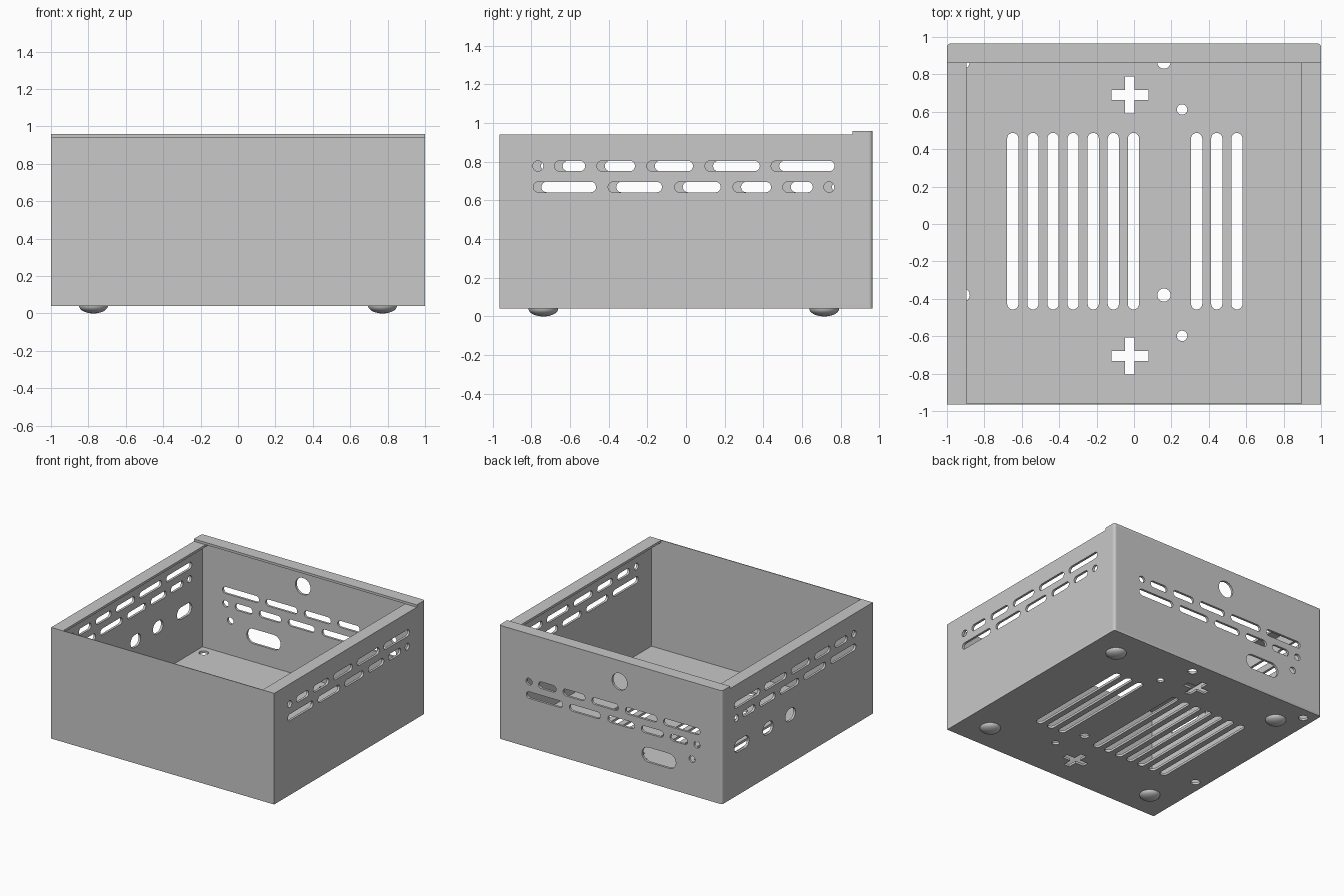
import bpy
import bmesh
from math import sin, cos, pi
from mathutils import Matrix, Vector

cube = bpy.data.objects.get("Cube")
if cube:
    bpy.data.objects.remove(cube, do_unlink=True)

# Main dimensions
T = 0.019              # sheet thickness
THIN = 0.006           # front sheet thickness
W, D = 1.0, 0.965      # half width and half depth
BASE, TOP = 0.04, 0.941
FLANGE = 0.895         # inner edge of the side flanges
X, Y, Z = Vector((1, 0, 0)), Vector((0, 1, 0)), Vector((0, 0, 1))

grey = bpy.data.materials.new("sheet_grey")
grey.use_nodes = True
colour = (0.58, 0.58, 0.58, 1)
grey.diffuse_color = colour
grey.node_tree.nodes["Principled BSDF"].inputs["Base Color"].default_value = colour


def rect(a, b, c, d):
    return [(a, c), (b, c), (b, d), (a, d)]


def arc(u, v, r, start, end, steps=10):
    angles = [start + (end - start) * i / steps for i in range(steps + 1)]
    return [(u + r * cos(a), v + r * sin(a)) for a in angles]


def circle(u, v, r):
    return arc(u, v, r, 0, 2 * pi, 24)[:-1]


def slot(a, b, v, r):
    """Round-ended slot from a to b along the first axis."""
    return arc(b - r, v, r, -pi / 2, pi / 2) + arc(a + r, v, r, pi / 2, 3 * pi / 2)


def swap(points):
    return [(v, u) for u, v in points]


def cross(u, v, arm, half):
    quarter = [(arm, -half), (arm, half), (half, half)]
    pts = []
    for s, c in ((0, 1), (1, 0), (0, -1), (-1, 0)):
        pts += [(u + a * c - b * s, v + a * s + b * c) for a, b in quarter]
    return pts


def panel(name, outline, holes, u, v, centre, thickness):
    """Flat sheet with cut-outs, lying in the plane of axes u and v."""
    curve = bpy.data.curves.new(name, "CURVE")
    curve.dimensions = "2D"
    curve.fill_mode = "BOTH"
    curve.extrude = thickness / 2
    for loop in [outline] + holes:
        spline = curve.splines.new("POLY")
        spline.points.add(len(loop) - 1)
        for point, (a, b) in zip(spline.points, loop):
            point.co = (a, b, 0, 1)
        spline.use_cyclic_u = True
    source = bpy.data.objects.new(name + "_curve", curve)
    bpy.context.collection.objects.link(source)
    graph = bpy.context.evaluated_depsgraph_get()
    graph.update()
    mesh = bpy.data.meshes.new_from_object(source.evaluated_get(graph))
    bpy.data.objects.remove(source, do_unlink=True)
    mesh.transform(Matrix((u, v, u.cross(v))).transposed().to_4x4())
    mesh.transform(Matrix.Translation(centre))
    bm = bmesh.new()
    bm.from_mesh(mesh)
    bmesh.ops.remove_doubles(bm, verts=bm.verts, dist=1e-5)
    bmesh.ops.recalc_face_normals(bm, faces=bm.faces)
    bm.to_mesh(mesh)
    bm.free()
    return add(name, mesh)


def add(name, mesh):
    mesh.materials.clear()
    mesh.materials.append(grey)
    obj = bpy.data.objects.new(name, mesh)
    bpy.context.collection.objects.link(obj)
    parts.append(obj)
    return obj


def vents(shift, z, sign=1):
    """Two staggered rows of vent slots, each ending in a small round hole."""
    r = 0.027
    upper = [(-0.68, -0.522), (-0.462, -0.264), (-0.203, 0.036), (0.098, 0.382), (0.44, 0.768)]
    lower = [(-0.79, -0.465), (-0.403, -0.124), (-0.059, 0.18), (0.243, 0.44), (0.5, 0.656)]
    loops = [circle(-0.765 + shift, z, r), circle(0.74 + shift, z - 0.109, r)]
    for row, height in ((upper, z), (lower, z - 0.109)):
        loops += [slot(a + shift, b + shift, height, r) for a, b in row]
    return [[(sign * a, b) for a, b in loop] for loop in loops]


def rounded_back(front_y):
    """Plate outline with rounded rear corners."""
    return ([(-W, front_y), (W, front_y)] + arc(W - T, D - T, T, 0, pi / 2, 6)
            + arc(T - W, D - T, T, pi / 2, pi, 6))


parts = []

# Floor with long vents, crosses and screw holes
floor_holes = [swap(slot(-0.457, 0.487, -0.648 + 0.1075 * i, 0.03)) for i in range(7)]
floor_holes += [swap(slot(-0.457, 0.487, 0.335 + 0.1075 * i, 0.03)) for i in range(3)]
floor_holes += [cross(-0.022, y, 0.099, 0.026) for y in (0.69, -0.706)]
floor_holes += [circle(0.257, y, 0.028) for y in (0.612, -0.598)]
floor_holes += [circle(x, y, 0.035) for x in (0.16, -0.913) for y in (0.865, -0.38)]
panel("floor", rounded_back(THIN - D), floor_holes, X, Y, Z * (BASE + T / 2), T)

# Side walls; the right one also has connector openings
side = rect(THIN - D, D - T, BASE + T, TOP - T)
ports = [slot(0.62, 0.81, 0.435, 0.048), slot(0.312, 0.442, 0.435, 0.05),
         slot(0.025, 0.155, 0.435, 0.05)]
panel("left_wall", side, vents(0, 0.778), Y, Z, X * (W - T / 2), T)
panel("right_wall", side, vents(0.042, 0.778) + ports, Y, Z, X * (T / 2 - W), T)

# Back wall with vents, cable hole and sockets
back_holes = vents(0.033, 0.573, -1)
back_holes += [circle(-0.08, 0.79, 0.068), circle(-0.73, 0.336, 0.027),
               slot(-0.585, -0.28, 0.266, 0.06)]
panel("back_wall", rect(T - W, W - T, BASE + T, TOP), back_holes, X, Z, Y * (D - T / 2), T)

# Plain front sheet
panel("front_wall", rect(-W, W, BASE, TOP), [], X, Z, Y * (THIN / 2 - D), THIN)

# Rounded rear corners, side flanges and rear lip
for name, s in (("left", 1), ("right", -1)):
    corner = [(s * (W - T), D - T)] + [(s * a, b) for a, b in arc(W - T, D - T, T, 0, pi / 2, 6)]
    panel(name + "_rear_corner", corner, [], X, Y, Z * (BASE + T + TOP) / 2, TOP - BASE - T)
    flange = rect(s * FLANGE, s * W, THIN - D, D - T)
    panel(name + "_flange", flange, [], X, Y, Z * (TOP - T / 2), T)
panel("rear_lip", rounded_back(0.862), [], X, Y, Z * (TOP + T / 2), T)

# Domed feet
for side_name, x in (("left", 0.773), ("right", -0.773)):
    for end_name, y in (("front", -0.738), ("rear", 0.715)):
        bm = bmesh.new()
        bmesh.ops.create_uvsphere(bm, u_segments=32, v_segments=16, radius=1)
        bmesh.ops.delete(bm, geom=[v for v in bm.verts if v.co.z > 1e-4], context="VERTS")
        bmesh.ops.scale(bm, vec=(0.077, 0.077, BASE), verts=bm.verts)
        bmesh.ops.translate(bm, vec=(x, y, BASE), verts=bm.verts)
        mesh = bpy.data.meshes.new("foot")
        bm.to_mesh(mesh)
        bm.free()
        add(f"{end_name}_{side_name}_foot", mesh)

# Smooth the curved surfaces, keep the sheet edges sharp
bpy.ops.object.select_all(action="DESELECT")
for obj in parts:
    obj.select_set(True)
bpy.context.view_layer.objects.active = parts[0]
bpy.ops.object.shade_smooth_by_angle()
